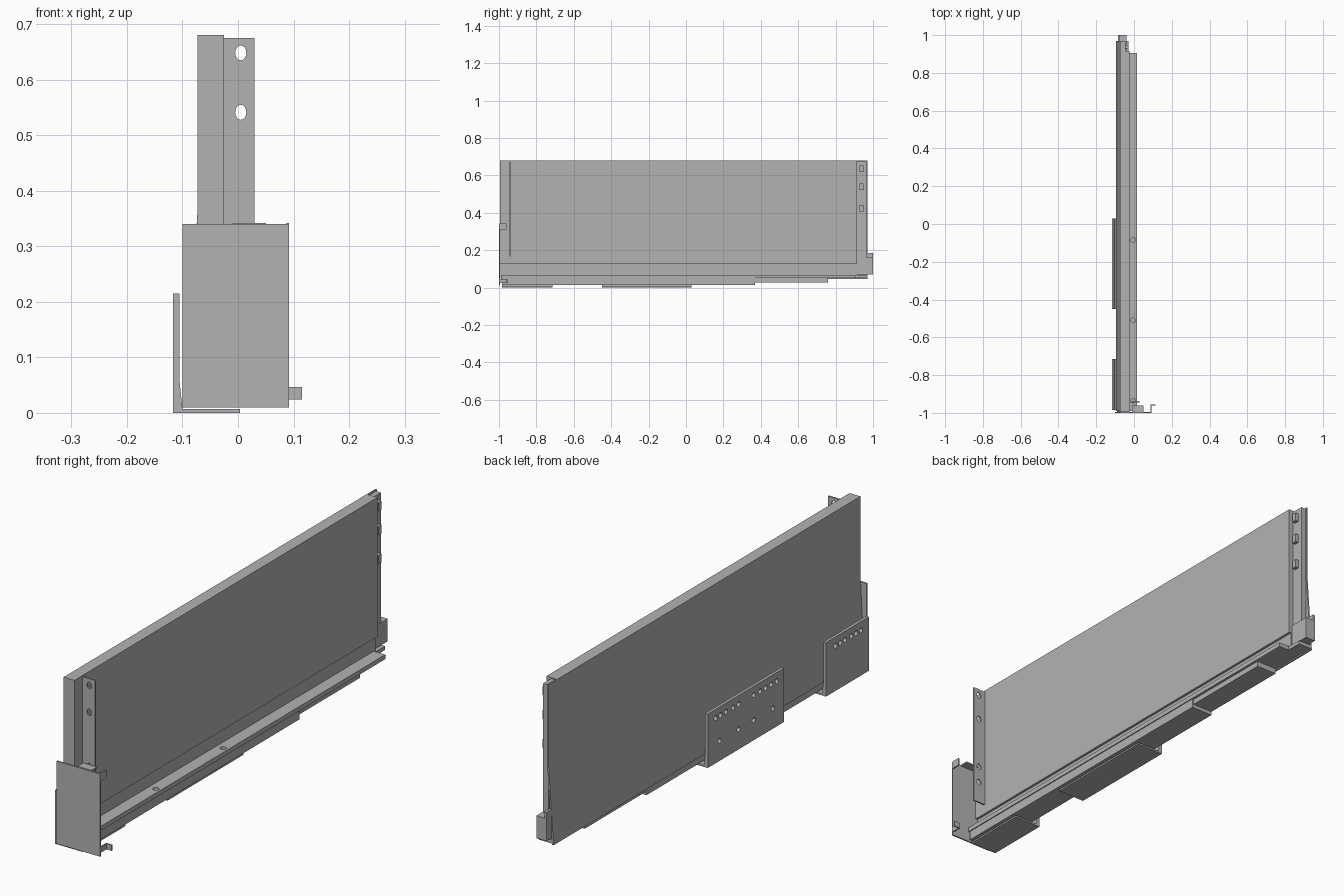
import bpy
import bmesh
from mathutils import Matrix, Vector

cube = bpy.data.objects.get("Cube")
if cube:
    bpy.data.objects.remove(cube, do_unlink=True)

steel = bpy.data.materials.new("grey steel")
steel.use_nodes = True
grey = (0.45, 0.45, 0.45, 1)
steel.diffuse_color = grey
steel.node_tree.nodes["Principled BSDF"].inputs["Base Color"].default_value = grey


def finish(name, bm):
    bmesh.ops.recalc_face_normals(bm, faces=bm.faces)
    mesh = bpy.data.meshes.new(name)
    bm.to_mesh(mesh)
    bm.free()
    mesh.materials.append(steel)
    obj = bpy.data.objects.new(name, mesh)
    bpy.context.collection.objects.link(obj)
    return obj


def extrude(name, profile, y0, y1):
    """Sweep an x-z profile along y."""
    bm = bmesh.new()
    face = bm.faces.new([bm.verts.new((x, y0, z)) for x, z in profile])
    out = bmesh.ops.extrude_face_region(bm, geom=[face])
    verts = [v for v in out["geom"] if isinstance(v, bmesh.types.BMVert)]
    bmesh.ops.translate(bm, verts=verts, vec=(0, y1 - y0, 0))
    return finish(name, bm)


def box(name, x0, x1, y0, y1, z0, z1):
    return extrude(name, [(x0, z0), (x1, z0), (x1, z1), (x0, z1)], y0, y1)


def drill(obj, centres, axis, radius, stretch=1):
    """Cut a row of round holes along one axis."""
    bm = bmesh.new()
    turn = Vector((0, 0, 1)).rotation_difference(Vector(axis)).to_matrix().to_4x4()
    for c in centres:
        place = Matrix.Translation(c) @ Matrix.Diagonal((1, 1, stretch, 1)) @ turn
        bmesh.ops.create_cone(bm, cap_ends=True, segments=16, radius1=radius,
                              radius2=radius, depth=0.03, matrix=place)
    cutter = finish("hole_cutter", bm)
    cutter.hide_render = True
    mod = obj.modifiers.new("holes", 'BOOLEAN')
    mod.operation = 'DIFFERENCE'
    mod.solver = 'EXACT'
    mod.object = cutter
    bpy.context.view_layer.objects.active = obj
    bpy.ops.object.modifier_apply(modifier=mod.name)
    bpy.data.objects.remove(cutter, do_unlink=True)


# Side panel: upright body with a recessed foot and a flared outer skin
extrude("side_panel", [(-0.073, 0.68), (-0.025, 0.68), (-0.025, 0.125), (-0.035, 0.125),
                       (-0.035, 0.055), (-0.09, 0.055), (-0.073, 0.36)], -0.995, 0.915)
extrude("outer_skin", [(-0.073, 0.68), (-0.067, 0.68), (-0.067, 0.36), (-0.088, 0.045),
                       (-0.095, 0.045), (-0.073, 0.36)], -0.99, 0.97)

# Recessed rear edge with hooks
box("rear_web", -0.07, -0.045, 0.91, 0.965, 0.16, 0.675)
for z in (0.635, 0.54, 0.425):
    box("rear_hook", -0.046, -0.03, 0.928, 0.948, z - 0.017, z + 0.017)
box("rear_bracket", -0.085, -0.04, 0.91, 1.0, 0.07, 0.16)
box("rear_bracket_lip", -0.085, -0.075, 0.965, 1.0, 0.16, 0.185)

# Bottom ledge with screw holes, and the stepped runner beneath it
ledge = box("bottom_ledge", -0.09, 0.016, -0.99, 0.905, 0.05, 0.068)
drill(ledge, [(-0.005, y, 0.068) for y in (-0.935, -0.51, -0.085)], (0, 0, 1), 0.012)
box("ledge_tail", -0.09, -0.03, 0.9, 0.97, 0.05, 0.065)
box("runner", -0.085, 0.012, -0.985, 0.37, 0.013, 0.052)
box("runner_rear", -0.085, 0.006, 0.37, 0.76, 0.028, 0.052)

# Front fixing strip
strip = box("fixing_strip", -0.026, 0.03, -0.944, -0.938, 0.165, 0.675)
drill(strip, [(0.005, -0.941, z) for z in (0.648, 0.541, 0.325, 0.255)],
      (0, 1, 0), 0.01, 1.35)

# Front cover and its folded tabs
box("front_cover", -0.1, 0.092, -1.0, -0.994, 0.01, 0.34)
box("cover_top_tab", -0.01, 0.05, -0.996, -0.96, 0.336, 0.342)
box("cover_upper_tab", 0.087, 0.092, -0.996, -0.96, 0.31, 0.342)
box("cover_lower_tab", 0.087, 0.092, -0.996, -0.955, 0.024, 0.047)
box("cover_lower_hook", 0.087, 0.115, -0.96, -0.955, 0.024, 0.047)

# Outer mounting plates with folded bottom flanges
angle = [(-0.117, 0), (0.004, 0), (0.004, 0.007), (-0.1, 0.007),
         (-0.105, 0.055), (-0.105, 0.215), (-0.117, 0.215)]
front_plate = extrude("front_mounting_plate", angle, -0.985, -0.715)
middle_plate = extrude("middle_mounting_plate", angle, -0.45, 0.03)
front_row = (-0.935, -0.905, -0.875, -0.835, -0.805, -0.775)
middle_row = (-0.405, -0.37, -0.335, -0.3, -0.26, -0.165, -0.13, -0.085, -0.05, -0.02)
lower_row = (-0.38, -0.26, -0.165, -0.045)
drill(front_plate, [(-0.11, y, 0.18) for y in front_row], (1, 0, 0), 0.01)
drill(middle_plate, [(-0.11, y, 0.18) for y in middle_row]
      + [(-0.11, y, 0.08) for y in lower_row], (1, 0, 0), 0.01)
